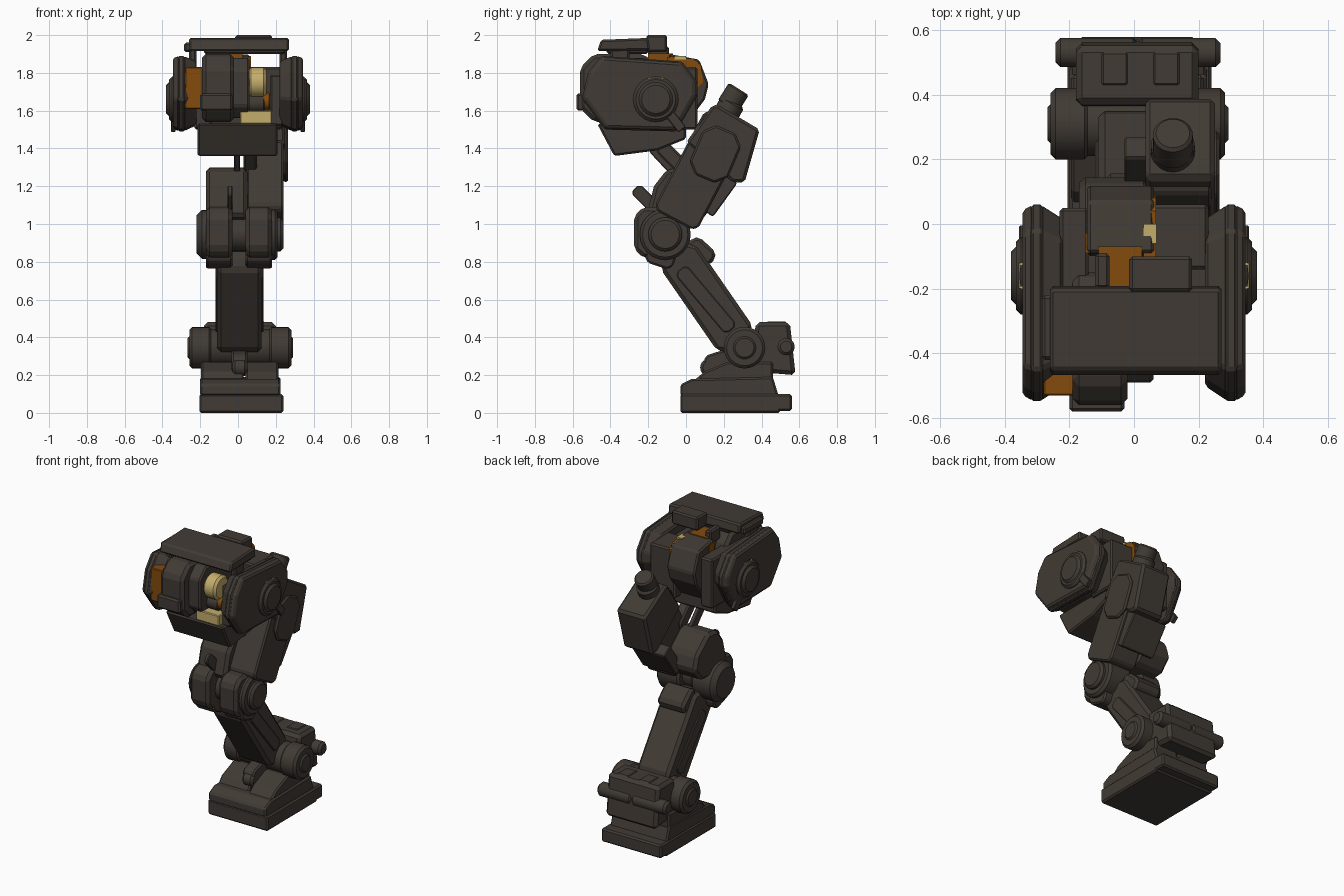
import bpy, bmesh, math
from mathutils import Vector

cube = bpy.data.objects.get("Cube")
if cube:
    bpy.data.objects.remove(cube, do_unlink=True)


def material(name, *color):
    mat = bpy.data.materials.new(name)
    mat.use_nodes = True
    mat.diffuse_color = (*color, 1)
    mat.node_tree.nodes["Principled BSDF"].inputs["Base Color"].default_value = (*color, 1)
    return mat


DARK = material("dark_grey_brown", .053, .043, .035)
ORANGE = material("burnt_orange", .23, .07, .004)
CREAM = material("cream_yellow", .55, .42, .15)
SOFT, CRISP = .02, .005


# Skin a stack of equal rings into a closed solid
def solid(name, rings, mat, bevel=None):
    bm = bmesh.new()
    loops = [[bm.verts.new(point) for point in ring] for ring in rings]
    bm.faces.new(loops[0])
    bm.faces.new(loops[-1])
    for lower, upper in zip(loops, loops[1:]):
        for k in range(len(lower)):
            bm.faces.new((lower[k - 1], lower[k], upper[k], upper[k - 1]))
    bmesh.ops.recalc_face_normals(bm, faces=bm.faces)
    mesh = bpy.data.meshes.new(name)
    bm.to_mesh(mesh)
    bm.free()
    mesh.materials.append(mat)
    part = bpy.data.objects.new(name, mesh)
    bpy.context.collection.objects.link(part)
    if bevel:
        modifier = part.modifiers.new("edge_bevel", "BEVEL")
        modifier.width = bevel
        modifier.limit_method = "ANGLE"
    return part


# Side profile of (y, z) points spanning an x range; taper shrinks the far end
def prism(name, x, profile, mat=DARK, bevel=.01, taper=1):
    points = [Vector((0, *point)) for point in profile]
    middle = sum(points, Vector()) / len(points)
    near = [point + Vector((x[0], 0, 0)) for point in points]
    far = [middle.lerp(point, taper) + Vector((x[1], 0, 0)) for point in points]
    return solid(name, [near, far], mat, bevel)


def box(name, x, y, z, mat=DARK, bevel=.01):
    return prism(name, x, [(y[0], z[0]), (y[1], z[0]), (y[1], z[1]), (y[0], z[1])], mat, bevel)


# Slanted bar between two (y, z) points with chamfered corners
def beam(name, x, start, end, width, bevel=.01, corner=.25):
    start, end = Vector(start), Vector(end)
    along = (end - start).normalized()
    across = Vector((-along.y, along.x)) * width / 2
    inward = along * width * corner
    slim = across * (1 - 2 * corner)
    profile = [start + slim, start + inward + across, end - inward + across, end + slim,
               end - slim, end - inward - across, start + inward - across, start - slim]
    return prism(name, x, profile, bevel=bevel)


# Round part with chamfered rims between two points
def drum(name, start, end, radius, mat=DARK, rim=.015, sides=24):
    start, end = Vector(start), Vector(end)
    axis = (end - start).normalized()
    turn = Vector((0, 0, 1)).rotation_difference(axis)
    angles = [math.tau * k / sides for k in range(sides)]
    circle = [turn @ Vector((math.cos(a), math.sin(a), 0)) for a in angles]
    stations = [(start, radius - rim), (start + axis * rim, radius),
                (end - axis * rim, radius), (end, radius - rim)]
    part = solid(name, [[c + p * r for p in circle] for c, r in stations], mat)
    bpy.ops.object.select_all(action="DESELECT")
    part.select_set(True)
    bpy.context.view_layer.objects.active = part
    bpy.ops.object.shade_smooth_by_angle(angle=math.radians(35))
    return part


def axle(name, x, at, radius, mat=DARK, rim=.015):
    return drum(name, (x[0], *at), (x[1], *at), radius, mat, rim)


# Pod side plates, hubs and roof posts, mirrored
plate = [(-.55, 1.66), (-.52, 1.8), (-.45, 1.89), (-.02, 1.86), (.06, 1.75),
         (.06, 1.68), (-.05, 1.49), (-.43, 1.5)]
hub = (-.16, 1.66)
for side, s in (("left", 1), ("right", -1)):
    prism(f"{side}_pod_plate_inner", (s * .29, s * .22), plate, taper=.85)
    prism(f"{side}_pod_plate", (s * .28, s * .32), plate)
    prism(f"{side}_pod_plate_face", (s * .31, s * .345), plate, taper=.94)
    axle(f"{side}_pod_hub", (s * .33, s * .365), hub, .12)
    axle(f"{side}_pod_hub_cap", (s * .35, s * .38), hub, .09)
    box(f"{side}_hub_marker", (s * .34, s * .356), (-.2, -.12), (1.755, 1.775), CREAM, None)
    beam(f"{side}_hub_arm", (s * .33, s * .355), (-.1, 1.6), (-.02, 1.5), .05, CRISP, corner=.1)
    box(f"{side}_roof_post", (s * .22, s * .26), (-.4, -.3), (1.78, 1.93))

# Pod chin, inner walls and front housing
prism("pod_chin", (-.215, .21), [(-.47, 1.53), (-.38, 1.36), (-.15, 1.39), (0, 1.45), (0, 1.54)])
box("inner_back_wall", x=(.04, .23), y=(-.14, .06), z=(1.5, 1.83))
box("inner_right_wall", x=(-.23, -.14), y=(-.38, .05), z=(1.5, 1.83))
beam("front_housing", (-.19, -.02), (-.56, 1.72), (-.15, 1.72), .36, SOFT, corner=.2)
beam("front_housing_side", (-.03, .06), (-.49, 1.72), (-.15, 1.72), .32, corner=.2)
box("front_snout", x=(-.2, -.03), y=(-.58, -.48), z=(1.6, 1.69))
box("inner_left_mount", x=(.17, .24), y=(-.42, -.1), z=(1.52, 1.79))
box("front_orange_panel", x=(-.28, -.18), y=(-.53, -.36), z=(1.61, 1.83), mat=ORANGE, bevel=CRISP)
axle("cream_drum", (.055, .15), (-.38, 1.75), .08, CREAM)
box("cream_floor", x=(.01, .18), y=(-.46, -.2), z=(1.53, 1.6), mat=CREAM, bevel=CRISP)
axle("lower_roller", (.05, .14), (-.37, 1.64), .05, rim=.005)
axle("orange_roller_end", (.13, .17), (-.37, 1.65), .045, ORANGE, rim=.005)

# Rear block with orange lining
prism("rear_block", (-.145, .062), [(-.09, 1.9), (.07, 1.87), (.12, 1.74), (.1, 1.66),
                                    (-.02, 1.5), (-.1, 1.5)])
prism("rear_orange_lining", (.03, .068), [(-.1, 1.885), (.04, 1.875), (.08, 1.84), (.09, 1.75),
                                          (.04, 1.7), (-.1, 1.7)], ORANGE, None)
box("rear_orange_top", x=(-.11, .025), y=(-.2, -.07), z=(1.8, 1.902), mat=ORANGE, bevel=None)
box("rear_orange_edge", x=(-.15, -.13), y=(-.09, -.03), z=(1.7, 1.88), mat=ORANGE, bevel=None)
box("rear_cream_tab", x=(.03, .07), y=(-.06, 0), z=(1.87, 1.89), mat=CREAM, bevel=None)
box("roof_latch", x=(-.12, -.075), y=(-.2, -.09), z=(1.85, 1.94))

# Roof
prism("roof_plate", (-.26, .27), [(-.47, 1.915), (-.45, 1.975), (-.2, 1.985), (-.19, 1.92)])
box("roof_underplate", x=(-.18, .25), y=(-.42, -.2), z=(1.9, 1.94))
box("roof_right_rail", x=(-.285, -.25), y=(-.42, -.22), z=(1.91, 1.96))
box("roof_rear_block", x=(-.015, .18), y=(-.21, -.1), z=(1.91, 2))

# Struts between pod, thigh and knee
beam("pod_strut", (-.02, .01), (-.18, 1.41), (-.04, 1.26), .06, CRISP)
beam("pod_link", (.03, .1), (-.14, 1.42), (0, 1.28), .08)
beam("knee_prong", (-.055, -.03), (-.27, 1.19), (-.14, 1.06), .07, CRISP)

# Thigh
beam("thigh_arm", (.045, .24), (-.06, 1.02), (.22, 1.55), .26, corner=.1)
prism("thigh_upper_box", (.035, .25), [(0, 1.43), (.14, 1.63), (.17, 1.63), (.39, 1.5),
                                       (.31, 1.22), (.25, 1.22)], bevel=SOFT)
beam("thigh_side_panel", (.24, .265), (.1, 1.24), (.21, 1.5), .22)
beam("thigh_back_flap", (-.03, .22), (.11, 1.06), (.24, 1.24), .08, corner=.1)
prism("knee_housing", (-.17, .05), [(-.21, 1.04), (-.17, 1.2), (-.1, 1.29), (0, 1.3), (.12, 1.2),
                                    (.15, 1.1), (.07, 1.01), (-.08, 1)], bevel=SOFT)
drum("thigh_top_collar", (.12, .2, 1.56), (.12, .25, 1.65), .068)
drum("thigh_top_cap", (.12, .22, 1.62), (.12, .28, 1.715), .062, rim=.01)

# Knee
knee = (-.11, .945)
axle("knee_axle", (-.1, .24), knee, .09)
axle("knee_right_hub", (-.22, -.03), knee, .13, rim=.03)
axle("knee_left_hub", (.04, .21), knee, .135)
for side, x in (("right", (-.17, -.03)), ("left", (.04, .18))):
    beam(f"{side}_knee_guard", x, (-.18, .82), (-.18, 1.09), .19, SOFT)
    beam(f"{side}_knee_lower_guard", x, (-.21, .85), (-.06, .8), .1)

# Shin
shin_top, shin_bottom = (-.07, .87), (.29, .35)
beam("shin", (-.11, .125), shin_top, shin_bottom, .23, SOFT)
beam("shin_rear_cap", (-.09, .11), (.02, .91), (.14, .8), .1, SOFT)
for side, x in (("left", (.12, .135)), ("right", (-.12, -.105))):
    beam(f"{side}_shin_strip", x, (-.03, .76), (.24, .44), .08, CRISP)

# Ankle and heel
ankle = (.31, .345)
axle("ankle_axle", (-.18, .2), ankle, .1)
for side, s in (("left", 1), ("right", -1)):
    middle = .012 + s * .21
    axle(f"{side}_ankle_hub", (middle - .06, middle + .06), ankle, .11)
    axle(f"{side}_ankle_cap", (middle, middle + s * .07), ankle, .065)
    axle(f"{side}_heel_knob", (.012, .012 + s * .255), (.53, .35), .045)
prism("heel_box", (-.18, .2), [(.37, .48), (.55, .48), (.58, .2), (.34, .22)], bevel=SOFT)
for side, x in (("left", (.06, .14)), ("right", (-.1, -.02))):
    box(f"{side}_heel_top_panel", x, (.43, .53), (.47, .485), bevel=CRISP)

# Foot
box("sole", x=(-.205, .24), y=(-.03, .5), z=(0, .1))
box("sole_heel", x=(-.205, .24), y=(.46, .56), z=(.01, .1))
prism("foot_middle", (-.2, .225), [(-.03, .09), (-.03, .15), (.03, .18), (.46, .19), (.49, .09)])
for side, x, toe in (("left", (.04, .215), .04), ("right", (-.195, .03), .06)):
    prism(f"{side}_instep", x, [(toe, .17), (.1, .22), (.22, .27), (.46, .27), (.46, .17)])
axle("instep_roller", (-.03, .05), (.12, .24), .045)
beam("ankle_front_link", (-.035, .05), (.1, .25), (.26, .3), .1)
